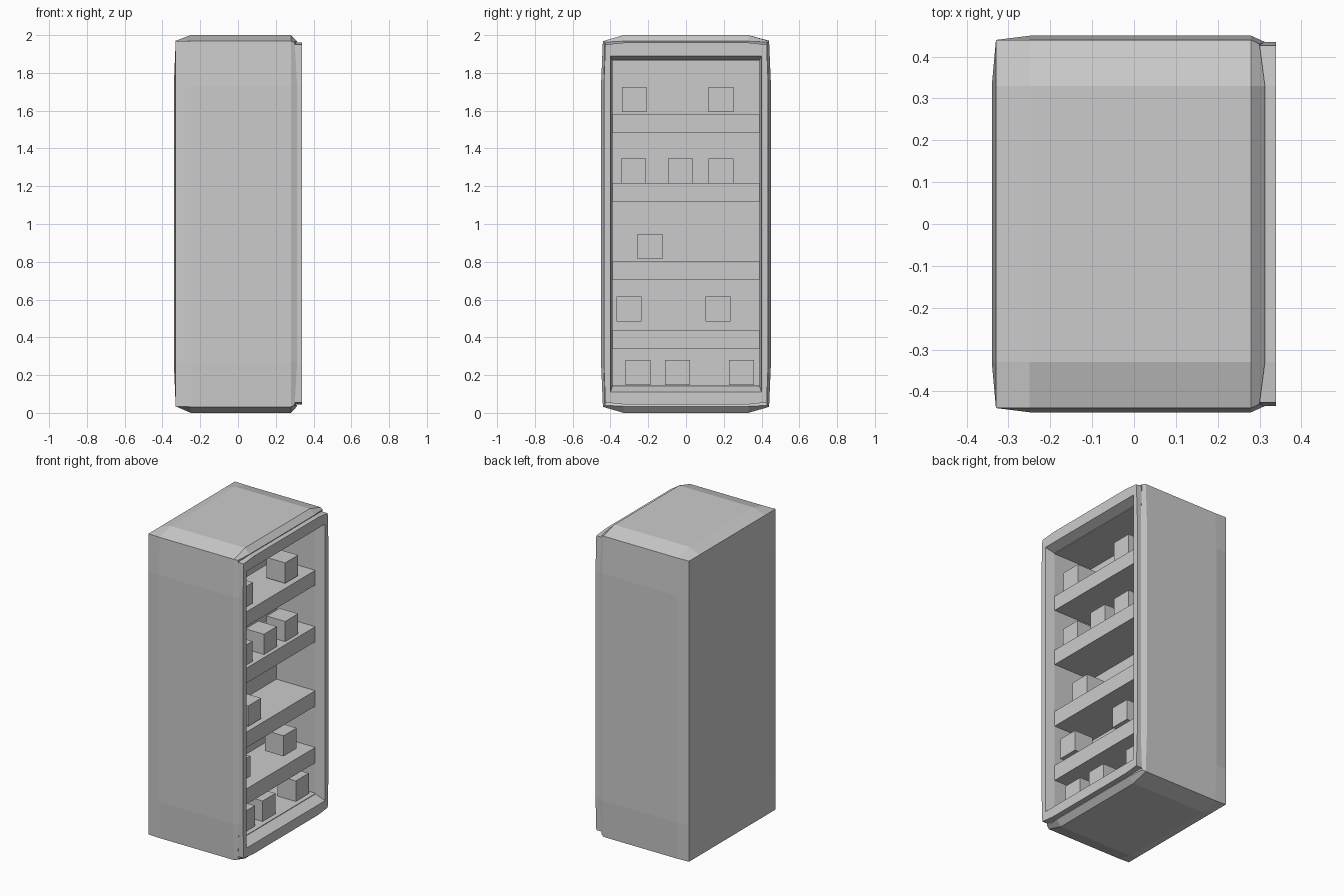
import bpy, bmesh

if "Cube" in bpy.data.objects:
    bpy.data.objects.remove(bpy.data.objects["Cube"])

grey = bpy.data.materials.new("light grey")
grey.diffuse_color = (0.6, 0.6, 0.6, 1)
grey.use_nodes = True
grey.node_tree.nodes["Principled BSDF"].inputs["Base Color"].default_value = grey.diffuse_color


def finish(name, bm):
    bmesh.ops.recalc_face_normals(bm, faces=bm.faces)
    me = bpy.data.meshes.new(name)
    bm.to_mesh(me)
    bm.free()
    me.materials.append(grey)
    ob = bpy.data.objects.new(name, me)
    bpy.context.collection.objects.link(ob)
    return ob


def loop(bm, x, y, z0, z1, dx=0, dy=0, dz=0):
    """Twelve-point rectangle facing x; corners pulled in by dx, dy, dz."""
    cy, a, b, cx = y - dy, z0 + dz, z1 - dz, x - dx
    pts = [(cx, -cy, a), (x, -.33, z0), (x, .33, z0),
           (cx, cy, a), (x, y, .27), (x, y, 1.73),
           (cx, cy, b), (x, .33, z1), (x, -.33, z1),
           (cx, -cy, b), (x, -y, 1.73), (x, -y, .27)]
    return [bm.verts.new(p) for p in pts]


def bridge(bm, p, q):
    for i in range(12):
        j = (i + 1) % 12
        bm.faces.new((p[i], p[j], q[j], q[i]))


def cap(bm, p, x):
    c = [bm.verts.new((x, y, z)) for y, z in
         ((-.33, .27), (.33, .27), (.33, 1.73), (-.33, 1.73))]
    bm.faces.new(c)
    for k in range(4):
        i = 3 * k
        bm.faces.new((p[i], p[i + 1], c[k], p[i - 1]))
        bm.faces.new((p[i + 1], p[i + 2], c[(k + 1) % 4], c[k]))


def box(name, x, y, z):
    bm = bmesh.new()
    bmesh.ops.create_cube(bm, size=1)
    for v in bm.verts:
        for i, (lo, hi) in enumerate((x, y, z)):
            v.co[i] = hi if v.co[i] > 0 else lo
    return finish(name, bm)


# Cabinet: bulging outer shell continuing into the hollow liner
bm = bmesh.new()
loops = [loop(bm, -.33, .44, .035, 1.97),
         loop(bm, -.25, .45, 0, 2, 0, .01, .032),
         loop(bm, .28, .45, 0, 2, 0, .01, .032),
         loop(bm, .313, .435, .035, 1.968, .013, .005, .005),
         loop(bm, .297, .42, .06, 1.94),
         loop(bm, .28, .39, .145, 1.865),
         loop(bm, 0, .39, .145, 1.865)]
for p, q in zip(loops, loops[1:]):
    bridge(bm, p, q)
cap(bm, loops[0], -.34)
cap(bm, loops[-1], 0)
finish("cabinet", bm)

# Front frame around the opening
bm = bmesh.new()
loops = [loop(bm, .285, .435, .045, 1.96, 0, .008, .01),
         loop(bm, .34, .435, .045, 1.96, 0, .008, .01),
         loop(bm, .34, .40, .11, 1.89),
         loop(bm, .278, .388, .143, 1.867)]
for i in range(4):
    bridge(bm, loops[i], loops[(i + 1) % 4])
finish("front_frame", bm)

# Shelves
for i, (lo, hi) in enumerate(((.34, .44), (.705, .805), (1.12, 1.217), (1.485, 1.58))):
    box(f"shelf_{i + 1}", (-.005, .277), (-.392, .392), (lo, hi))

# Stored cubes: (bottom height, left edges)
rows = ((.147, (-.32, -.11, .228)), (.485, (-.367, .104)), (.815, (-.256,)),
        (1.215, (-.345, -.096, .12)), (1.592, (-.34, .12)))
for r, (z, ys) in enumerate(rows):
    for n, y in enumerate(ys):
        box(f"stored_cube_{r + 1}_{n + 1}", (.12, .252), (y, y + .132), (z, z + .132))
